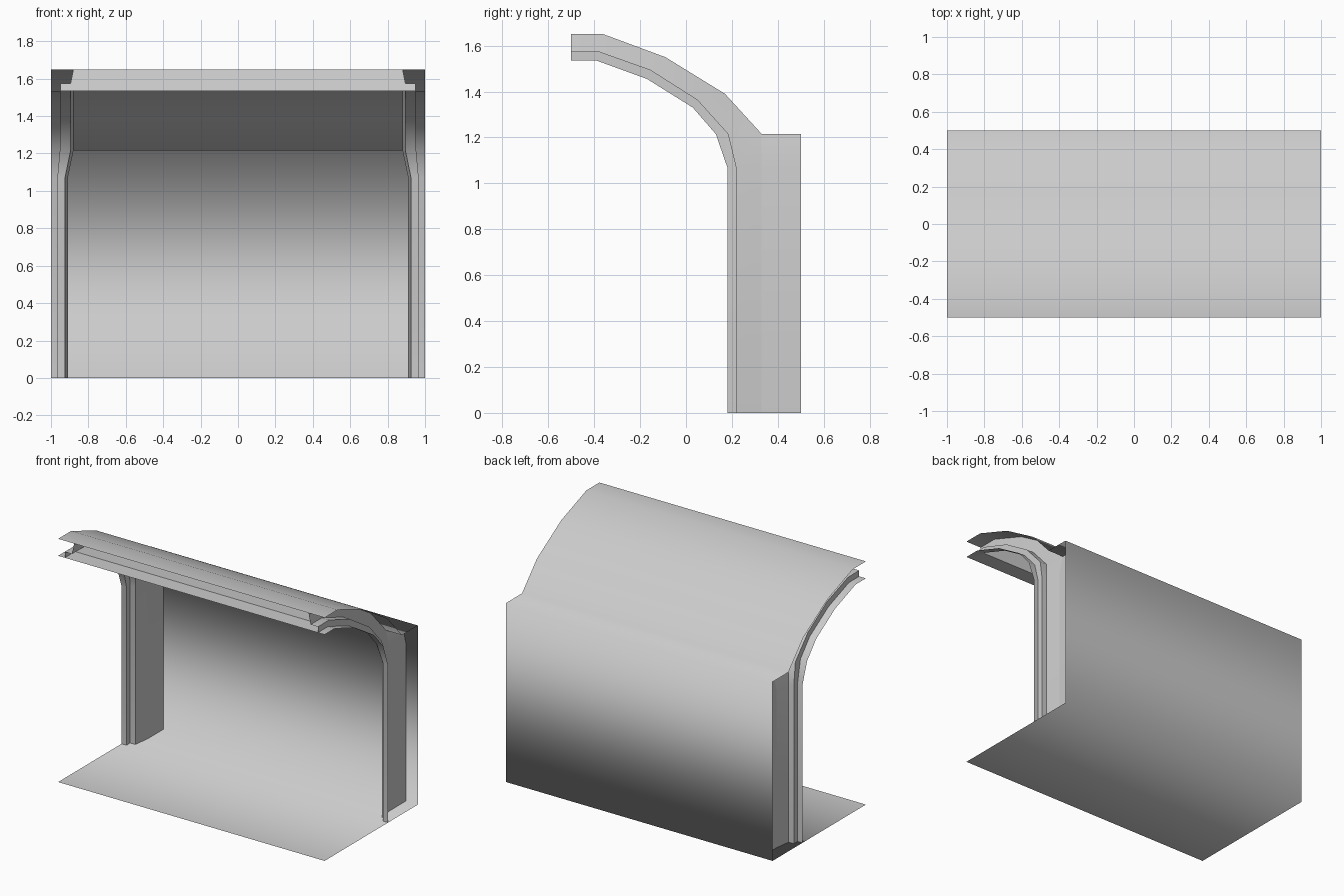
import bpy
import bmesh
import math

if "Cube" in bpy.data.objects:
    bpy.data.objects.remove(bpy.data.objects["Cube"], do_unlink=True)

# Single plain grey finish
grey = bpy.data.materials.new("light_grey")
grey.use_nodes = True
grey.diffuse_color = (0.6, 0.6, 0.6, 1)
grey.node_tree.nodes["Principled BSDF"].inputs["Base Color"].default_value = (0.6, 0.6, 0.6, 1)


def surface(name, rows, angle):
    """Skin neighbouring rows of points into an open sheet."""
    bm = bmesh.new()
    grid = [[bm.verts.new(p) for p in row] for row in rows]
    for a, b in zip(grid, grid[1:]):
        for i in range(len(a) - 1):
            bm.faces.new((a[i], a[i + 1], b[i + 1], b[i]))
    mesh = bpy.data.meshes.new(name)
    bm.to_mesh(mesh)
    bm.free()
    mesh.materials.append(grey)
    obj = bpy.data.objects.new(name, mesh)
    bpy.context.collection.objects.link(obj)
    bpy.ops.object.select_all(action="DESELECT")
    obj.select_set(True)
    bpy.context.view_layer.objects.active = obj
    bpy.ops.object.shade_smooth_by_angle(angle=math.radians(angle))
    return obj


# Side outlines (y, z) of the arch, from the post top to the front edge
outer = [(0.33, 1.215), (0.17, 1.39), (-0.09, 1.55), (-0.36, 1.65), (-0.5, 1.65)]
step = [(0.185, 1.215), (0.05, 1.365), (-0.155, 1.495), (-0.38, 1.575), (-0.5, 1.575)]
inner = [(0.13, 1.215), (0.03, 1.33), (-0.17, 1.455), (-0.39, 1.535), (-0.5, 1.535)]

# Continuous smooth shell: floor, back wall, ledge and canopy
shell = [(-0.5, 0), (0.5, 0), (0.5, 1.215)] + outer
surface("floor_wall_and_canopy", [[(1, y, z), (-1, y, z)] for y, z in shell], 180)

# Stepped side frames: posts that bend into the arch
post = [(1, 0.18), (0.963, 0.18), (0.963, 0.22), (0.925, 0.22), (0.91, 0.33)]
arch_x = (1, 0.95, 0.95, 0.895, 0.88)
for side, label in ((1, "left"), (-1, "right")):
    rows = [[(side * x, y, z) for x, y in post] for z in (0, 1.07)]
    for o, s, i in zip(outer, step, inner):
        rows.append([(side * x, *p) for x, p in zip(arch_x, (i, i, s, s, o))])
    surface(label + "_frame", rows, 30)
    # Flat panel joining the post to the back wall
    panel = [[(side * x, y, z) for y in (0.33, 0.5)]
             for x, z in ((0.91, 0), (0.91, 1.07), (0.88, 1.215))]
    surface(label + "_side_panel", panel, 30)

# Recessed fascia and the lip in front of it
front = [(0.95, inner[4]), (0.95, inner[3]), (0.95, step[3]), (0.895, step[3]), (0.88, outer[3])]
fascia_rows = [[(x, *p), (-x, *p)] for x, p in front]
surface("front_lip", fascia_rows[:2], 30)
surface("lower_fascia", fascia_rows[1:3], 30)
surface("upper_fascia", fascia_rows[3:], 30)
